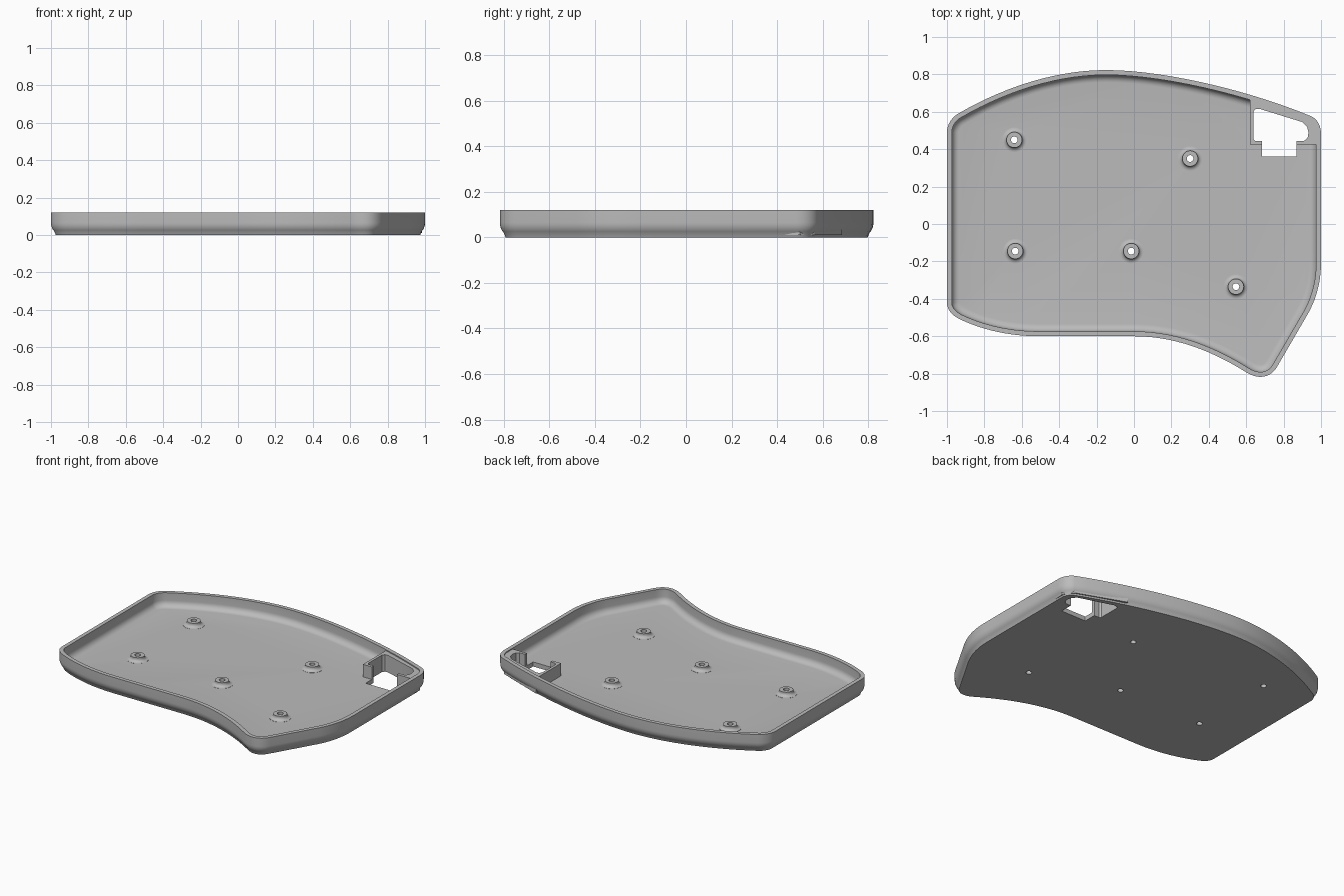
import bpy, bmesh, math
from mathutils import Vector
from mathutils.geometry import interpolate_bezier

old = bpy.data.objects.get("Cube")
if old:
    bpy.data.objects.remove(old)

grey = bpy.data.materials.new("matte_grey")
grey.use_nodes = True
GREY = (0.5, 0.5, 0.5, 1)
grey.diffuse_color = GREY
grey.node_tree.nodes["Principled BSDF"].inputs["Base Color"].default_value = GREY


def make_object(name, bm):
    bmesh.ops.recalc_face_normals(bm, faces=bm.faces)
    mesh = bpy.data.meshes.new(name)
    bm.to_mesh(mesh)
    bm.free()
    mesh.materials.append(grey)
    obj = bpy.data.objects.new(name, mesh)
    bpy.context.collection.objects.link(obj)
    return obj


def activate(obj):
    bpy.ops.object.select_all(action='DESELECT')
    obj.select_set(True)
    bpy.context.view_layer.objects.active = obj


def cut(obj, cutter):
    mod = obj.modifiers.new("cut", 'BOOLEAN')
    mod.operation = 'DIFFERENCE'
    mod.solver = 'EXACT'
    mod.object = cutter
    activate(obj)
    bpy.ops.object.modifier_apply(modifier=mod.name)


def loft(bm, rings, close=False):
    """Skin consecutive rings of vertices with quads."""
    pairs = list(zip(rings, rings[1:] + rings[:1])) if close else list(zip(rings, rings[1:]))
    for a, b in pairs:
        n = len(a)
        for i in range(n):
            j = (i + 1) % n
            bm.faces.new((a[i], a[j], b[j], b[i]))


def prism(name, points, z0, z1):
    bm = bmesh.new()
    rings = [[bm.verts.new((x, y, z)) for x, y in points] for z in (z0, z1)]
    loft(bm, rings)
    for ring in rings:
        bm.faces.new(ring)
    return make_object(name, bm)


def arc(cx, cz, rx, rz, a0, a1, n=6):
    """Elliptical arc used for the profile fillets."""
    angles = [math.radians(a0 + (a1 - a0) * k / n) for k in range(n + 1)]
    return [(cx + rx * math.cos(a), cz + rz * math.sin(a)) for a in angles]


# Outline: each step is (end point) or (control, control, end point)
steps = [
    [(-1, .49)],
    [(-1, .53), (-.975, .57), (-.94, .59)],
    [(-.7, .73), (-.42, .823), (-.15, .823)],
    [(.15, .823), (.6, .72), (.95, .575)],
    [(.985, .555), (1, .52), (1, .48)],
    [(1, -.2)],
    [(1, -.3), (.98, -.39), (.93, -.48)],
    [(.77, -.755)],
    [(.73, -.83), (.66, -.83), (.6, -.793)],
    [(.42, -.68), (.22, -.6), (0, -.6)],
    [(-.5, -.6)],
    [(-.66, -.6), (-.8, -.57), (-.93, -.51)],
    [(-.97, -.49), (-1, -.46), (-1, -.42)],
]
outline = [Vector((-1, -.42))]
for step in steps:
    start, end = outline[-1], Vector(step[-1])
    if len(step) == 1:
        outline.append(end)
    else:
        c1, c2 = Vector(step[0]), Vector(step[1])
        outline += [p.to_2d() for p in interpolate_bezier(start, c1, c2, end, 15)[1:]]
outline.pop()


def inset(points, d):
    """Move a clockwise outline inwards by d."""
    result = []
    n = len(points)
    for i, p in enumerate(points):
        t0 = (p - points[i - 1]).normalized()
        t1 = (points[(i + 1) % n] - p).normalized()
        t = (t0 + t1).normalized()
        result.append(p + Vector((t.y, -t.x)) * d)
    return result


# Tray shell: rounded outside base, flat rim, filleted inside floor
FLOOR, TOP = .03, .12
profile = arc(.06, .065, .06, .065, 235, 180)
profile[0] = (profile[0][0], 0)
profile += [(0, TOP), (.026, TOP)]
profile += arc(.066, FLOOR + .04, .04, .04, 180, 270)
bm = bmesh.new()
rings = [[bm.verts.new((p.x, p.y, z)) for p in inset(outline, d)] for d, z in profile]
loft(bm, rings)
bm.faces.new(rings[0])
bm.faces.new(rings[-1])
tray = make_object("tray_shell", bm)

# Connector block in the back left corner
block = prism("connector_block",
              [(.62, .425), (.978, .425), (.985, .5), (.94, .565), (.62, .685)], .01, .113)

# Connector opening with a notch running forward through the block
opening = prism("opening_cutter",
                [(.685, .36), (.87, .36), (.87, .445), (.91, .445), (.928, .46), (.933, .49),
                 (.925, .52), (.9, .545), (.67, .616), (.65, .614), (.638, .6),
                 (.638, .455), (.648, .445), (.685, .445)], -.1, .3)
for part in (tray, block):
    cut(part, opening)
bpy.data.objects.remove(opening)

# Screw bosses with flared feet and through holes
HOLE = .018
boss_profile = [(HOLE, FLOOR - .005), (.066, FLOOR - .005), (.066, FLOOR + .001)]
boss_profile += arc(.066, FLOOR + .021, .024, .02, 270, 180)
boss_profile += [(.042, FLOOR + .028), (HOLE, FLOOR + .028)]
parts = [tray, block]
SIDES = 32
for k, (bx, by) in enumerate([(-.64, .45), (.3, .35), (-.635, -.145), (-.015, -.145), (.545, -.335)]):
    circle = [(math.cos(math.tau * i / SIDES), math.sin(math.tau * i / SIDES)) for i in range(SIDES)]
    drill = prism("drill", [(bx + HOLE * c, by + HOLE * s) for c, s in circle], -.1, .2)
    cut(tray, drill)
    bpy.data.objects.remove(drill)
    bm = bmesh.new()
    rings = [[bm.verts.new((bx + r * c, by + r * s, z)) for c, s in circle] for r, z in boss_profile]
    loft(bm, rings, close=True)
    parts.append(make_object(f"screw_boss_{k + 1}", bm))

for part in parts:
    activate(part)
    bpy.ops.object.shade_smooth_by_angle(angle=math.radians(30))
